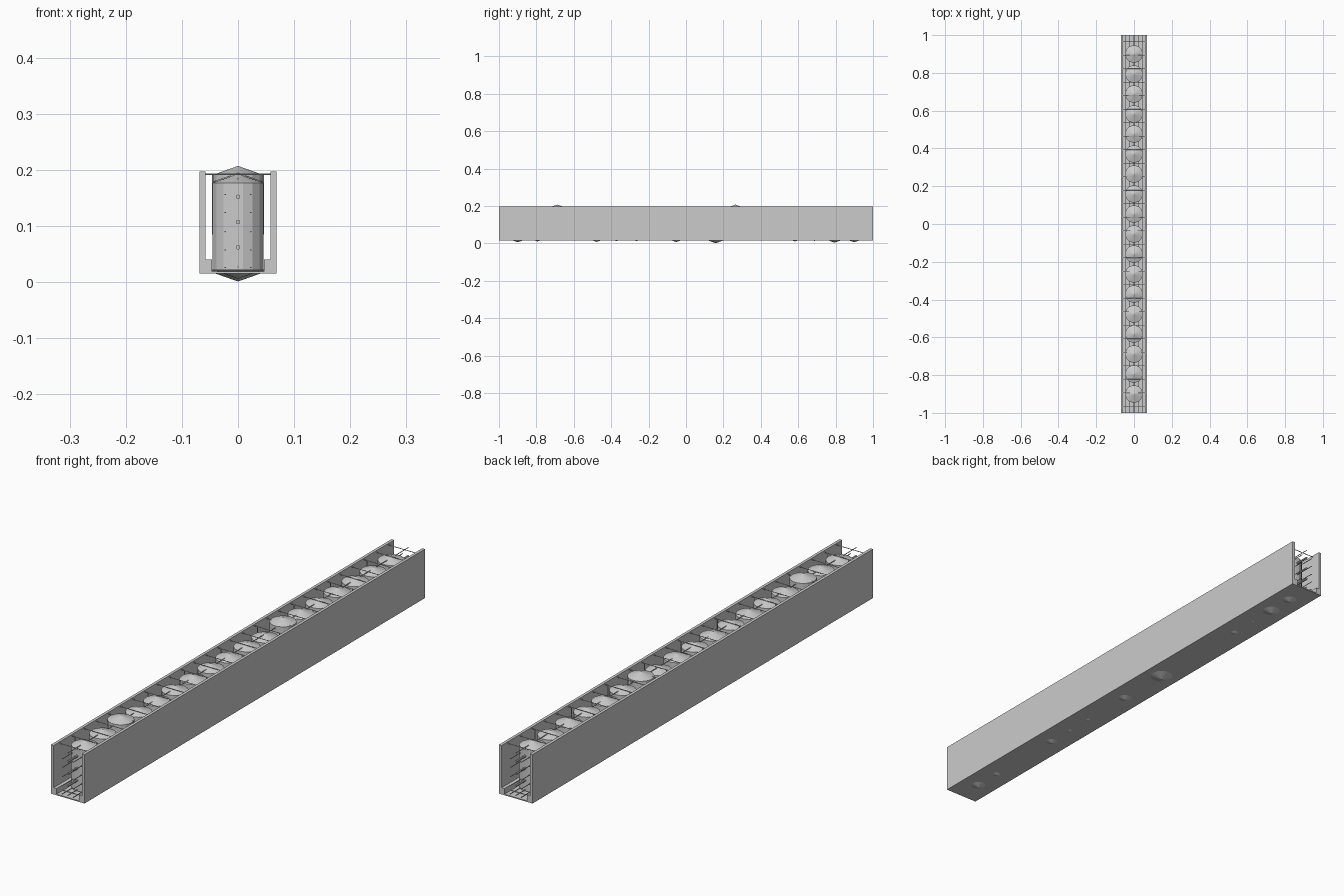
import bpy, bmesh, math
from mathutils import Vector, Matrix

if "Cube" in bpy.data.objects:
    bpy.data.objects.remove(bpy.data.objects["Cube"])


def finish(bm, name):
    me = bpy.data.meshes.new(name)
    bmesh.ops.recalc_face_normals(bm, faces=bm.faces)
    bm.to_mesh(me)
    bm.free()
    ob = bpy.data.objects.new(name, me)
    bpy.context.collection.objects.link(ob)
    return ob


def box(name, x0, x1, y0, y1, z0, z1):
    bm = bmesh.new()
    size = Matrix.Diagonal((x1 - x0, y1 - y0, z1 - z0, 1))
    pos = Matrix.Translation(((x0 + x1) / 2, (y0 + y1) / 2, (z0 + z1) / 2))
    bmesh.ops.create_cube(bm, size=1, matrix=pos @ size)
    return finish(bm, name)


def add_rod(bm, a, b, r, sides=6):
    a, b = Vector(a), Vector(b)
    d = b - a
    m = Matrix.Translation((a + b) / 2) @ d.to_track_quat('Z', 'Y').to_matrix().to_4x4()
    bmesh.ops.create_cone(bm, cap_ends=True, segments=sides, radius1=r, radius2=r,
                          depth=d.length, matrix=m)


def drum(name, y, bottom, top, r=0.046, cone=0.016, sides=16):
    # straight drum closed by a shallow cone at each end
    bm = bmesh.new()
    rings = []
    for z in (bottom + cone, top - cone):
        rings.append([bm.verts.new((r * math.cos((k + 0.5) * math.tau / sides),
                                    y + r * math.sin((k + 0.5) * math.tau / sides), z))
                      for k in range(sides)])
    low, high = bm.verts.new((0, y, bottom)), bm.verts.new((0, y, top))
    for k in range(sides):
        n = (k + 1) % sides
        bm.faces.new((rings[0][k], rings[0][n], rings[1][n], rings[1][k]))
        bm.faces.new((low, rings[0][n], rings[0][k]))
        bm.faces.new((high, rings[1][k], rings[1][n]))
    return finish(bm, name)


# trough: floor, side panels and lower corner ledges
box("floor_plate", -0.069, 0.069, -1, 1, 0.015, 0.019)
for s, side in ((-1, "left"), (1, "right")):
    x = sorted((s * 0.058, s * 0.069))
    box(side + "_panel", x[0], x[1], -1, 1, 0.018, 0.197)
    x = sorted((s * 0.046, s * 0.058))
    box(side + "_ledge", x[0], x[1], -1, 1, 0.018, 0.04)

# row of drums set at slightly different heights
tips = [.006, .010, .018, .018, .008, .012, .012, .014, .007,
        .018, .001, .018, .018, .014, .010, .013, .004, .006]
for i, tip in enumerate(tips):
    top = 0.207 if i in (2, 11) else min(tip + 0.187, 0.195)
    drum("drum_%02d" % (i + 1), -0.9 + i * 1.8 / 17, tip, top)

# three thick central rods running the whole length
bm = bmesh.new()
for z in (0.062, 0.107, 0.152):
    add_rod(bm, (0, -1, z), (0, 1, z), 0.004, 10)
finish(bm, "central_rods")

# thin lengthwise wires
bm = bmesh.new()
for x in (-0.023, 0.023):
    for z in (0.026, 0.057, 0.09, 0.124, 0.156):
        add_rod(bm, (x, -1, z), (x, 1, z), 0.0014)
for z in (0.027, 0.184):
    add_rod(bm, (0, -1, z), (0, 1, z), 0.0014)
finish(bm, "lengthwise_wires")

# cross wires between the panels with hanging legs
bm = bmesh.new()
n = 28
for i in range(n):
    y = -0.965 + i * 1.93 / (n - 1)
    add_rod(bm, (-0.059, y, 0.192), (0.059, y, 0.192), 0.0014)
    add_rod(bm, (-0.059, y, 0.021), (0.059, y, 0.021), 0.0014)
    if i % 3 == 1:
        for x in (-0.045, 0.045):
            add_rod(bm, (x, y, 0.085), (x, y, 0.192), 0.0014)
finish(bm, "cross_wires")
